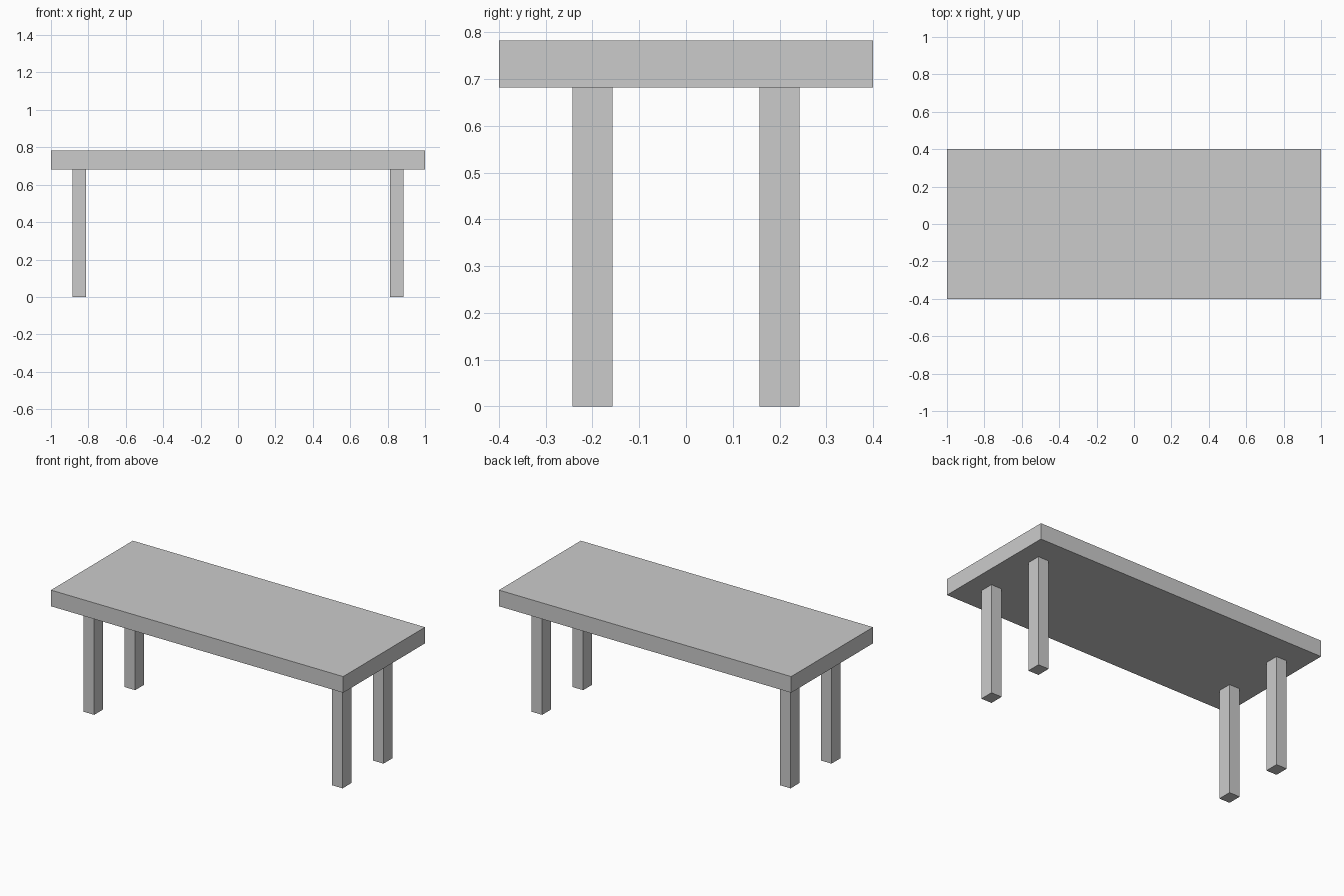
import bpy

if "Cube" in bpy.data.objects:
    bpy.data.objects.remove(bpy.data.objects["Cube"])

TOP_Z, UNDER_Z = 0.782, 0.682


def box(name, centre, size):
    """Axis-aligned box with its scale baked into the mesh."""
    bpy.ops.mesh.primitive_cube_add(size=1, location=centre)
    obj = bpy.context.object
    obj.name = name
    obj.scale = size
    bpy.ops.object.transform_apply(location=False, rotation=False, scale=True)
    return obj


# Table top slab
box("table_top", (0, 0, (TOP_Z + UNDER_Z) / 2), (2.0, 0.8, TOP_Z - UNDER_Z))

# Four straight legs, set in from the corners
for y, depth in ((-0.2, "front"), (0.2, "back")):
    for x, side in ((-0.85, "left"), (0.85, "right")):
        box(f"{depth}_{side}_leg", (x, y, UNDER_Z / 2), (0.072, 0.086, UNDER_Z))
